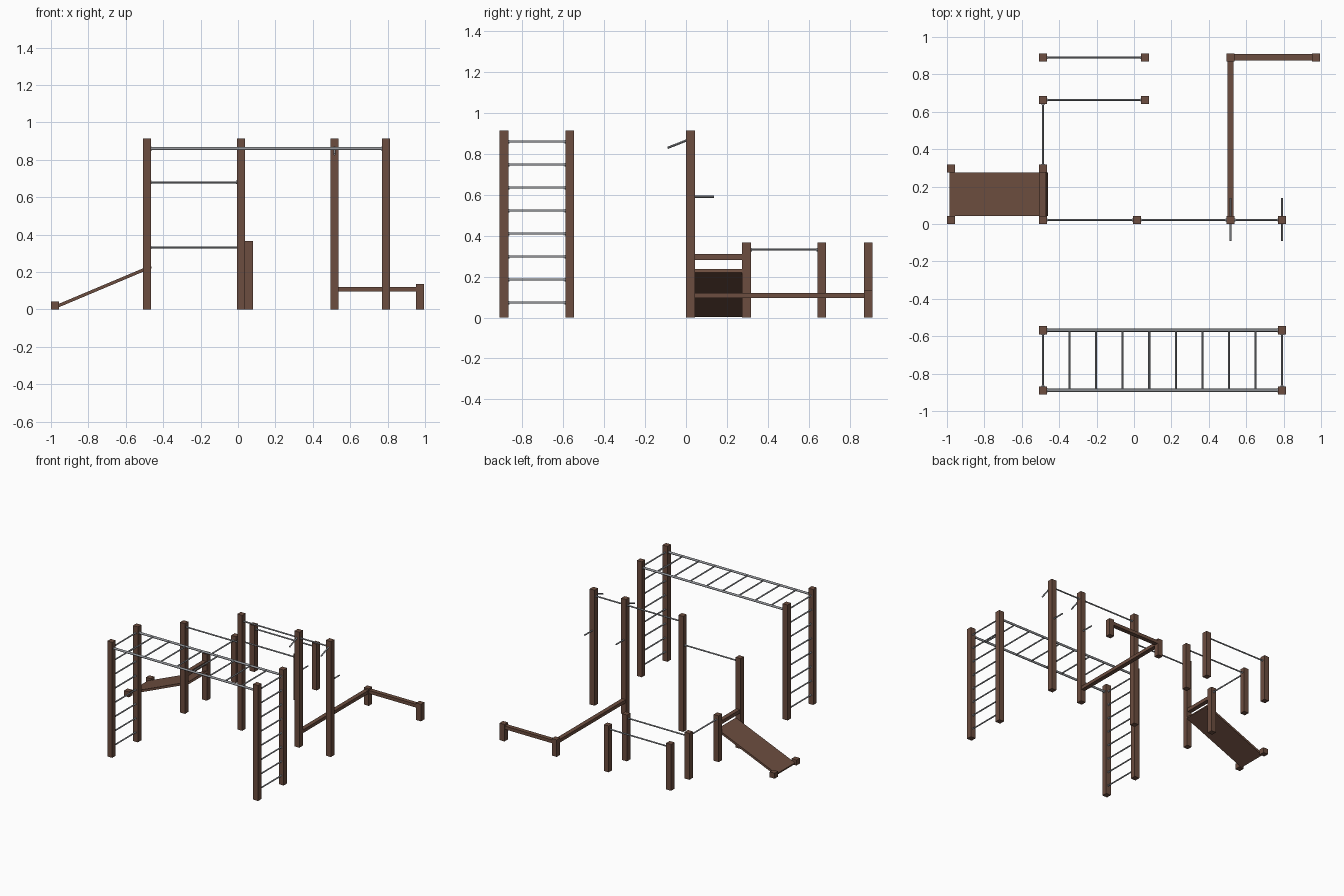
import bpy
from mathutils import Vector

if "Cube" in bpy.data.objects:
    bpy.data.objects.remove(bpy.data.objects["Cube"])


def material(name, color):
    m = bpy.data.materials.new(name)
    m.diffuse_color = color
    m.use_nodes = True
    m.node_tree.nodes["Principled BSDF"].inputs["Base Color"].default_value = m.diffuse_color
    return m


WOOD = material("brown_wood", (0.15, 0.075, 0.05, 1))
STEEL = material("grey_steel", (0.30, 0.31, 0.33, 1))
P = 0.043          # post width
H = P / 2


def box(name, x, y, z, sx, sy, sz, tilt=0.0):
    bpy.ops.mesh.primitive_cube_add(size=1, location=(x, y, z), rotation=(0, tilt, 0))
    ob = bpy.context.object
    ob.name = name
    ob.scale = (sx, sy, sz)
    ob.data.materials.append(WOOD)
    return ob


def post(name, x, y, h):
    return box(name, x, y, h / 2, P, P, h)


def tube(name, a, b, r):
    a, b = Vector(a), Vector(b)
    d = b - a
    bpy.ops.mesh.primitive_cylinder_add(vertices=12, radius=r, depth=d.length, location=(a + b) / 2)
    ob = bpy.context.object
    ob.name = name
    ob.rotation_euler = d.to_track_quat('Z', 'Y').to_euler()
    ob.data.materials.append(STEEL)
    bpy.ops.object.shade_smooth_by_angle()
    return ob


def bar(name, a, b, r=0.0055):
    """Steel bar between two post centres, with a small collar at each post face."""
    a, b = Vector(a), Vector(b)
    d = (b - a).normalized()
    a, b = a + d * H, b - d * H
    tube(name, a - d * 0.004, b + d * 0.004, r)
    tube(name + "_collar_a", a - d * 0.002, a + d * 0.004, r + 0.003)
    tube(name + "_collar_b", b + d * 0.002, b - d * 0.004, r + 0.003)


# Monkey bars: four tall posts, two end ladders, overhead rails and rungs
X0, X1, Y0, Y1 = -0.487, 0.792, -0.889, -0.568
TALL, TOP = 0.915, 0.86
for x in (X0, X1):
    for y in (Y0, Y1):
        post("monkey_bar_post", x, y, TALL)
    for i in range(8):
        z = 0.073 + i * (TOP - 0.073) / 7
        bar("ladder_rung", (x, Y0, z), (x, Y1, z))
for y in (Y0, Y1):
    bar("overhead_rail", (X0, y, TOP), (X1, y, TOP), 0.0085)
for i in range(1, 9):
    x = X0 + i * (X1 - X0) / 9
    tube("overhead_rung", (x, Y0, TOP), (x, Y1, TOP), 0.0055)

# Row of pull-up posts with bars at two heights
YR = 0.022
row = [(-0.487, 0.715), (0.015, TALL), (0.516, TALL), (0.792, TALL)]
for x, h in row:
    post("pull_up_post", x, YR, h)
for (xa, ha), (xb, hb) in zip(row, row[1:]):
    z = 0.68 if ha < TALL else TOP
    bar("pull_up_bar", (xa, YR, z), (xb, YR, z))

# Handles on the two right-hand posts
for x in (0.516, 0.792):
    tube("upper_handle", (x, 0.004, 0.866), (x, -0.09, 0.829), 0.0055)
    tube("lower_handle", (x, 0.04, 0.59), (x, 0.138, 0.59), 0.0055)

# Parallel dip bars and the link bar to the ramp post
SHORT, DIP = 0.367, 0.332
for y in (0.663, 0.891):
    for x in (-0.487, 0.06):
        post("dip_bar_post", x, y, SHORT)
    bar("dip_bar", (-0.487, y, DIP), (0.06, y, DIP))
bar("link_bar", (-0.487, 0.296, DIP), (-0.487, 0.663, DIP))

# Sit-up ramp: board, foot blocks, upper post and cross beam
post("ramp_post", -0.487, 0.296, SHORT)
for y in (YR, 0.296):
    post("ramp_foot_block", -0.978, y, P)
lo, hi = Vector((-0.983, 0, 0.0105)), Vector((-0.464, 0, 0.229))
d, mid = hi - lo, (lo + hi) / 2
tilt = -Vector((1, 0)).angle(Vector((d.x, d.z)))
box("ramp_board", mid.x, 0.159, mid.z, d.length, 0.232, 0.017, tilt)
box("ramp_cross_beam", -0.487, 0.159, 0.296, 0.034, 0.232, 0.028)

# Balance beams turning a corner on two low posts
YB, BZ = 0.891, 0.108
for x in (0.516, 0.974):
    post("balance_beam_post", x, YB, 0.135)
box("balance_beam_long", 0.516, (YR + YB) / 2, BZ, 0.034, YB - YR - P, 0.026)
box("balance_beam_short", (0.516 + 0.974) / 2, YB, BZ, 0.974 - 0.516 - P, 0.034, 0.026)
